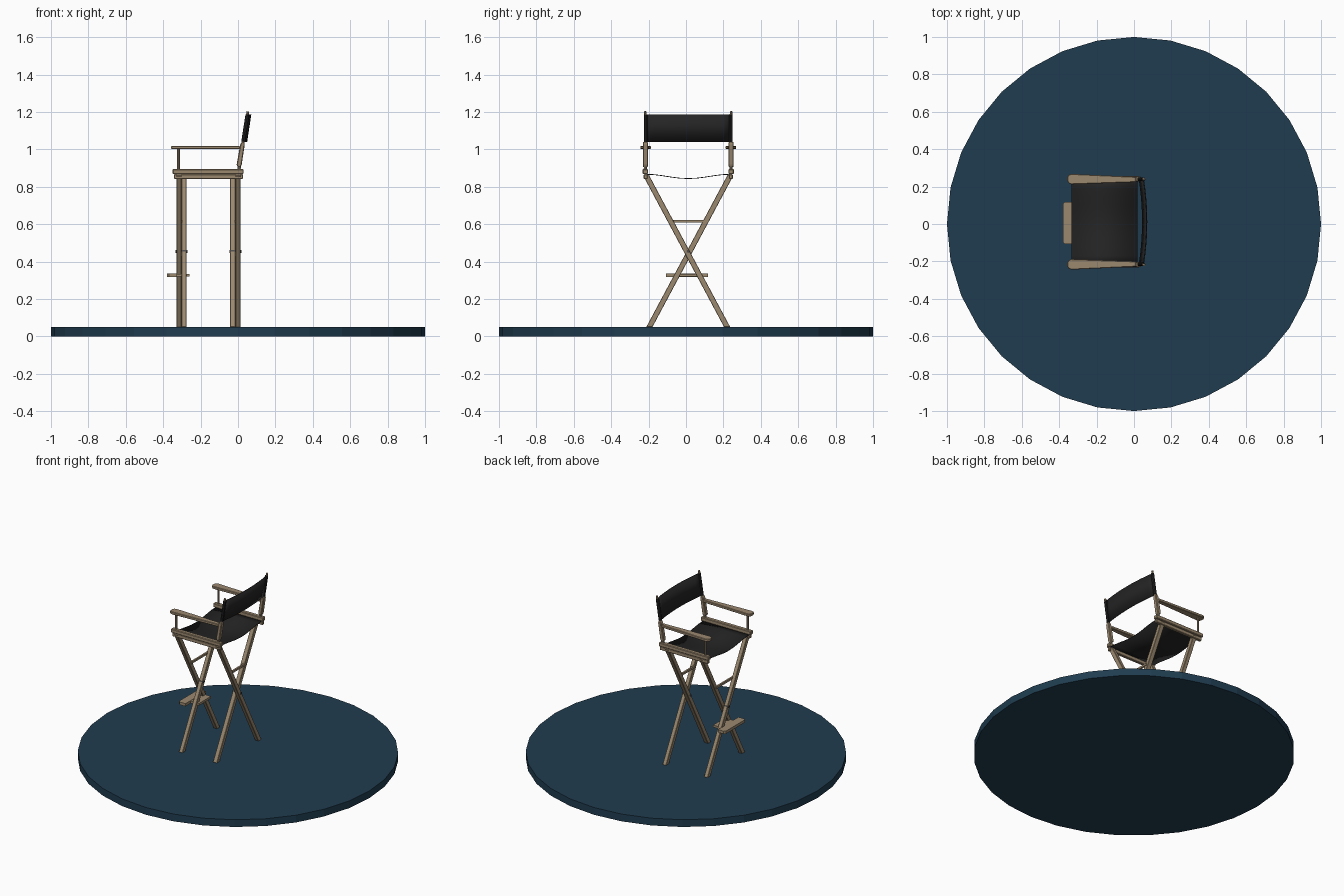
import bpy, bmesh, math
from mathutils import Vector, Matrix

if "Cube" in bpy.data.objects:
    bpy.data.objects.remove(bpy.data.objects["Cube"])

CY = 0.012  # chair centre in y


def material(name, rgb):
    m = bpy.data.materials.new(name)
    m.diffuse_color = (*rgb, 1)
    m.use_nodes = True
    m.node_tree.nodes["Principled BSDF"].inputs["Base Color"].default_value = m.diffuse_color
    return m


WOOD = material("wood", (0.33, 0.25, 0.16))
CANVAS = material("black_canvas", (0.018, 0.018, 0.018))
BASE = material("blue_base", (0.014, 0.046, 0.08))
METAL = material("dark_metal", (0.08, 0.075, 0.07))


def finish(name, bm, mat, bevel=0.0):
    bmesh.ops.recalc_face_normals(bm, faces=bm.faces)
    me = bpy.data.meshes.new(name)
    bm.to_mesh(me)
    bm.free()
    ob = bpy.data.objects.new(name, me)
    bpy.context.collection.objects.link(ob)
    me.materials.append(mat)
    if bevel:
        b = ob.modifiers.new("bevel", "BEVEL")
        b.width, b.segments = bevel, 1
    return ob


def box(name, lo, hi, mat=WOOD, bevel=0.0):
    bm = bmesh.new()
    lo, hi = Vector(lo), Vector(hi)
    bmesh.ops.create_cube(bm, size=1, matrix=Matrix.Translation((lo + hi) / 2)
                          @ Matrix.Diagonal((*(hi - lo), 1)))
    return finish(name, bm, mat, bevel)


def rod(name, a, b, r, mat=WOOD, sides=8, r2=None):
    a, b = Vector(a), Vector(b)
    d = b - a
    bm = bmesh.new()
    bmesh.ops.create_cone(bm, cap_ends=True, segments=sides, radius1=r, radius2=r2 or r,
                          depth=d.length, matrix=Matrix.Translation((a + b) / 2)
                          @ d.to_track_quat("Z", "Y").to_matrix().to_4x4())
    return finish(name, bm, mat)


def prism(name, pts, offset, mat=WOOD, bevel=0.0):
    bm = bmesh.new()
    f = bm.faces.new([bm.verts.new(p) for p in pts])
    ext = bmesh.ops.extrude_face_region(bm, geom=[f])
    bmesh.ops.translate(bm, vec=offset,
                        verts=[v for v in ext["geom"] if isinstance(v, bmesh.types.BMVert)])
    return finish(name, bm, mat, bevel)


def sheet(name, rows, thick):
    # canvas strip from two matching edge curves
    bm = bmesh.new()
    a, b = [[bm.verts.new(p) for p in row] for row in rows]
    for i in range(len(a) - 1):
        bm.faces.new((a[i], a[i + 1], b[i + 1], b[i]))
    ob = finish(name, bm, CANVAS)
    s = ob.modifiers.new("thickness", "SOLIDIFY")
    s.thickness, s.offset = thick, 0
    ob.select_set(True)
    bpy.context.view_layer.objects.active = ob
    bpy.ops.object.shade_smooth_by_angle()
    ob.select_set(False)


# round base
bm = bmesh.new()
bmesh.ops.create_cone(bm, cap_ends=True, segments=32, radius1=1, radius2=1, depth=0.05,
                      matrix=Matrix.Translation((0, 0, 0.025)))
finish("round_base", bm, BASE)

# crossed legs: inner pair leans one way, outer pair the other
for name, x0, x1, lean in (("front_outer_leg", -0.329, -0.302, -1), ("front_inner_leg", -0.302, -0.275, 1),
                           ("back_inner_leg", -0.043, -0.013, 1), ("back_outer_leg", -0.013, 0.014, -1)):
    w = 0.0165
    pts = [(x0, CY + lean * y, z) for y, z in
           ((-0.22 - w + 0.012, 0.05), (-0.22 + w + 0.012, 0.05), (0.225 + w, 0.86), (0.225, 0.87), (0.225 - w, 0.86))]
    prism(name, pts, (x1 - x0, 0, 0), bevel=0.002)

# pivot bolts and cross braces
for side, x in (("front", -0.302), ("back", -0.014)):
    rod(side + "_pivot_bolt", (x - 0.032, CY, 0.455), (x + 0.032, CY, 0.455), 0.008, METAL)
    box(side + "_brace", (x - 0.006, CY - 0.092, 0.608), (x + 0.006, CY + 0.095, 0.622))

# footrest with its bracket between the front legs
prism("footrest", [(-0.325, -0.107, 0.318), (-0.37, -0.107, 0.318), (-0.38, -0.097, 0.318),
                   (-0.38, 0.108, 0.318), (-0.37, 0.118, 0.318), (-0.325, 0.118, 0.318)], (0, 0, 0.019))
box("footrest_bracket", (-0.33, CY - 0.065, 0.32), (-0.26, CY + 0.065, 0.335))

for side, s in (("left", -1), ("right", 1)):
    def p(x, y, z):
        return (x, CY + s * y, z)
    # seat rails
    box(side + "_upper_rail", p(-0.35, 0.215, 0.868), p(0.03, 0.244, 0.895), bevel=0.004)
    box(side + "_lower_rail", p(-0.342, 0.218, 0.842), p(0.026, 0.238, 0.867), bevel=0.003)
    # tapered armrest with rounded front
    outline = ((0.01, 0.212), (-0.335, 0.2), (-0.35, 0.206), (-0.357, 0.22),
               (-0.357, 0.237), (-0.35, 0.25), (-0.335, 0.256), (0.01, 0.24))
    prism(side + "_armrest", [p(x, y, 1.001) for x, y in outline], (0, 0, 0.018), bevel=0.003)
    # front arm post
    rod(side + "_arm_post", p(-0.318, 0.229, 0.89), p(-0.318, 0.229, 1.003), 0.007)
    # back post: thin rod with a thicker tapered lower part
    rod(side + "_back_rod", p(0.003, 0.229, 0.88), p(0.053, 0.229, 1.203), 0.009, r2=0.007)
    profile = ((-0.008, 0.915), (0.0, 0.905), (0.014, 0.905), (0.02, 0.92),
               (0.036, 1.025), (0.034, 1.04), (0.02, 1.04), (0.012, 1.025))
    prism(side + "_back_post", [p(x, 0.215, z) for x, z in profile], (0, s * 0.028, 0), bevel=0.004)

# sagging seat and bowed backrest
N = 10
ts = [-1 + 2 * i / N for i in range(N + 1)]
sag = [0.867 - 0.023 * 0.5 * (1 + math.cos(math.pi * t)) for t in ts]
sheet("seat_canvas", [[(x, CY + 0.228 * t, z) for t, z in zip(ts, sag)] for x in (-0.335, 0.018)], 0.004)
sheet("back_canvas", [[(x + 0.018 * (1 - t * t), CY + 0.229 * t, z) for t in ts]
                      for x, z in ((0.028, 1.04), (0.05, 1.186))], 0.006)
# canvas sleeves around the back rods
for side, s in (("left", -1), ("right", 1)):
    rod(side + "_canvas_sleeve", (0.028, CY + s * 0.227, 1.042), (0.0505, CY + s * 0.227, 1.186), 0.0105, CANVAS)
